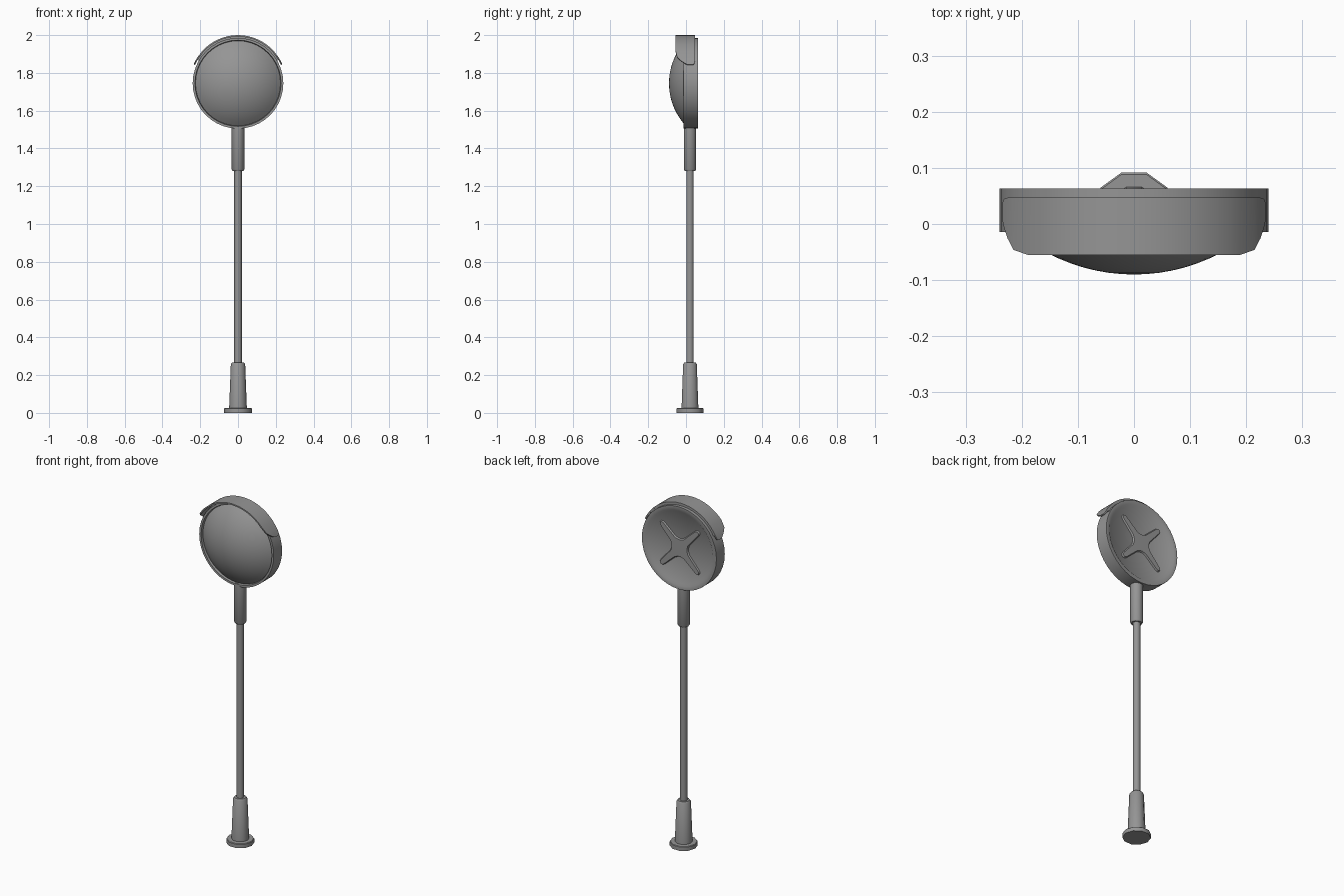
import bpy, bmesh, math
from mathutils import Matrix, Vector

if "Cube" in bpy.data.objects:
    bpy.data.objects.remove(bpy.data.objects["Cube"])

HEAD_Z = 1.745   # centre height of the round head
POST_Y = 0.021   # post axis

# Dark grey for every part
grey = bpy.data.materials.new("dark_grey")
grey.diffuse_color = (.3, .3, .3, 1)
grey.use_nodes = True
grey.node_tree.nodes["Principled BSDF"].inputs["Base Color"].default_value = grey.diffuse_color


def finish(name, bm, angle=40):
    bmesh.ops.remove_doubles(bm, verts=bm.verts, dist=1e-5)
    bmesh.ops.recalc_face_normals(bm, faces=bm.faces)
    me = bpy.data.meshes.new(name)
    bm.to_mesh(me)
    bm.free()
    me.materials.append(grey)
    ob = bpy.data.objects.new(name, me)
    bpy.context.collection.objects.link(ob)
    bpy.ops.object.select_all(action='DESELECT')
    ob.select_set(True)
    bpy.context.view_layer.objects.active = ob
    bpy.ops.object.shade_smooth_by_angle(angle=math.radians(angle))
    return ob


def lathe(name, profile, sides, matrix):
    """Spin a (radius, height) profile around local z."""
    bm = bmesh.new()
    rings = []
    for r, h in profile:
        if r == 0:
            rings.append([bm.verts.new((0, 0, h))] * sides)
        else:
            rings.append([bm.verts.new((r * math.cos(2 * math.pi * i / sides),
                                        r * math.sin(2 * math.pi * i / sides), h))
                          for i in range(sides)])
    for a, b in zip(rings, rings[1:]):
        for i in range(sides):
            j = (i + 1) % sides
            quad = list(dict.fromkeys((a[i], a[j], b[j], b[i])))
            bm.faces.new(quad)
    bm.transform(matrix)
    return finish(name, bm)


def arc_sheet(name, stations, radius, thick):
    """Curved sheet over the head; stations are (degrees from top, y front, y back)."""
    full = [(-a, f, b) for a, f, b in reversed(stations) if a > 0] + stations
    bm = bmesh.new()
    rows = []
    for a, f, b in full:
        s, c = math.sin(math.radians(a)), math.cos(math.radians(a))
        rows.append([[bm.verts.new((r * s, y, HEAD_Z + r * c)) for y in (f, b)]
                     for r in (radius, radius - thick)])
    for p, q in zip(rows, rows[1:]):
        loop_p = (p[0][0], p[0][1], p[1][1], p[1][0])
        loop_q = (q[0][0], q[0][1], q[1][1], q[1][0])
        for i in range(4):
            j = (i + 1) % 4
            bm.faces.new((loop_p[i], loop_p[j], loop_q[j], loop_q[i]))
    for e in (rows[0], rows[-1]):
        bm.faces.new((e[0][0], e[0][1], e[1][1], e[1][0]))
    return finish(name, bm)


post = Matrix.Translation((0, POST_Y, 0))
# local z of the head parts points to the back (+y)
head = Matrix.Translation((0, 0, HEAD_Z)) @ Matrix.Rotation(-math.pi / 2, 4, 'X')

# Post: foot plate, socket, pole, upper sleeve
lathe("foot_plate", [(0, 0), (.074, 0), (.074, .022), (.071, .025), (0, .025)], 10, post)
lathe("base_socket", [(0, .02), (.047, .02), (.038, .258), (.032, .266), (0, .266)], 10, post)
lathe("pole", [(0, .25), (.02, .25), (.02, 1.3), (0, 1.3)], 10, post)
lathe("upper_sleeve", [(0, 1.281), (.029, 1.281), (.034, 1.289), (.034, 1.52), (0, 1.52)], 10, post)

# Head housing: front lip, outer wall, rear rim and recessed back panel
lathe("mirror_housing", [(0, .01), (.224, .01), (.228, -.014), (.24, -.014), (.24, .063),
                         (.218, .063), (.207, .054), (0, .054)], 40, head)

# Convex mirror: spherical cap
R, EDGE, FRONT = .33, .225, -.09
dome = []
for i in range(11):
    r = EDGE * i / 10
    dome.append((r, FRONT + R - math.sqrt(R * R - r * r)))
dome.append((0, .015))
lathe("convex_mirror", dome, 40, head)

# Visor with rounded lower corners, and the strip that joins it to the housing
visor = [(a, -.055, .047) for a in range(0, 49, 6)]
visor += [(57.5, -.046, .047), (62, -.026, .047), (65, -.008, .045),
          (66.4, .002, .041), (67, .01, .034)]
arc_sheet("visor", visor, .255, .008)
arc_sheet("visor_mount", [(a, .02, .045) for a in range(0, 61, 6)], .249, .012)

# Raised X-shaped brace on the back panel: base outline and slightly smaller top
def brace_ring(bm, shrink, h):
    ring = []
    for k in range(4):
        rot = Matrix.Rotation(math.radians(45 + 90 * k), 2)
        w = 1 - shrink / .018
        half = [(.044 - shrink, -.033 + shrink * .6), (.065 - shrink, -.024 + shrink),
                (.155, -.018 * w), (.168 - shrink * .6, -.014 * w),
                (.175 - shrink, -.006 * w)]
        arm = half + [(x, -y) for x, y in reversed(half)]
        ring += [rot @ Vector(p) for p in arm]
    return [bm.verts.new((p.x, p.y, h)) for p in ring]


bm = bmesh.new()
low, high = brace_ring(bm, 0, .053), brace_ring(bm, .005, .062)
for i in range(len(low)):
    j = (i + 1) % len(low)
    bm.faces.new((low[i], low[j], high[j], high[i]))
bm.faces.new(high)
bm.faces.new(low[::-1])
bm.transform(head)
finish("back_brace", bm, 40)
